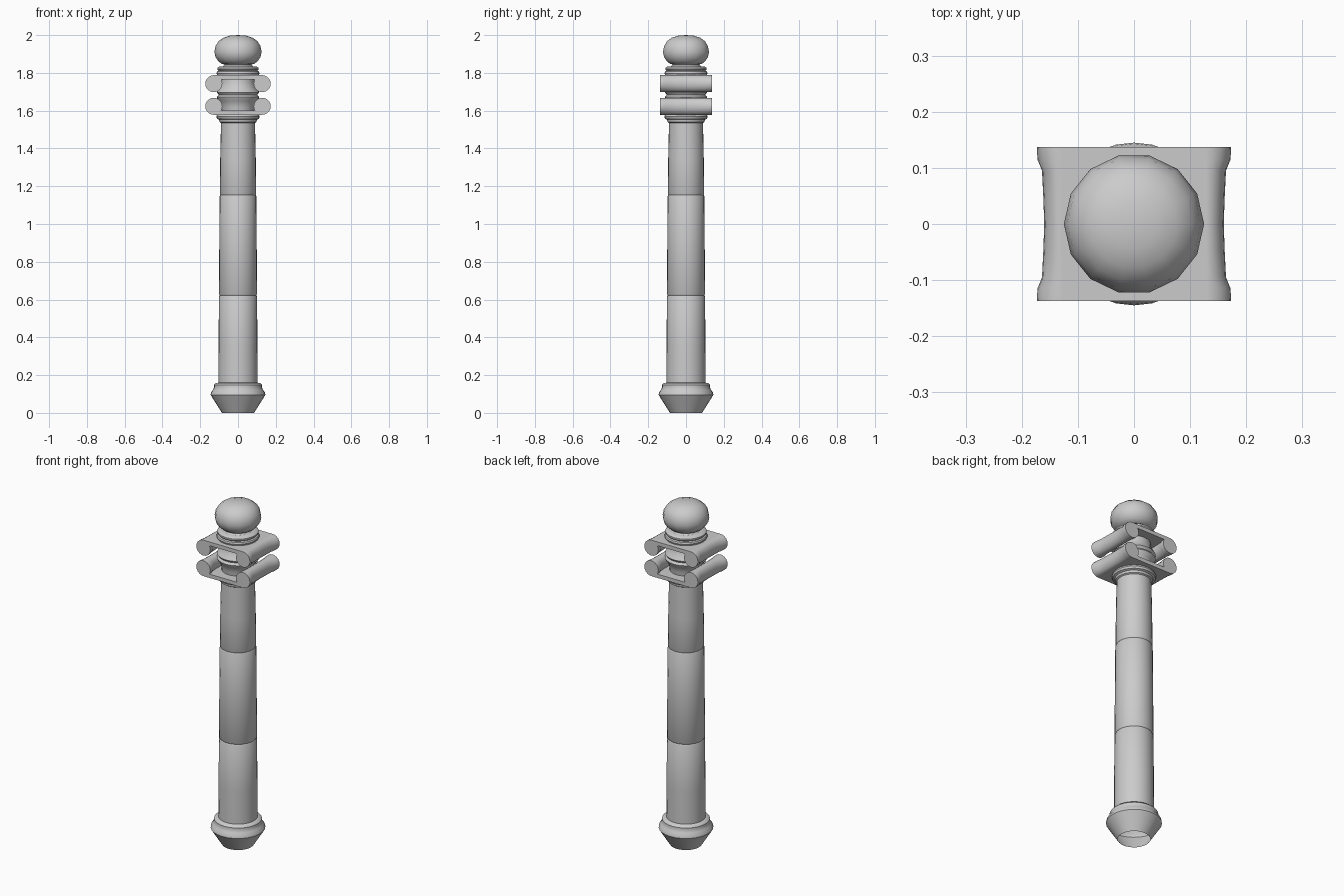
import bpy, bmesh
from math import sin, cos, pi, radians

if "Cube" in bpy.data.objects:
    bpy.data.objects.remove(bpy.data.objects["Cube"])


def finish(name, bm, angle=35):
    bmesh.ops.remove_doubles(bm, verts=bm.verts, dist=1e-5)
    bmesh.ops.recalc_face_normals(bm, faces=bm.faces)
    mesh = bpy.data.meshes.new(name)
    bm.to_mesh(mesh)
    bm.free()
    ob = bpy.data.objects.new(name, mesh)
    bpy.context.collection.objects.link(ob)
    bpy.ops.object.select_all(action='DESELECT')
    ob.select_set(True)
    bpy.context.view_layer.objects.active = ob
    bpy.ops.object.shade_smooth_by_angle(angle=radians(angle))
    return ob


def lathe(name, profile, sides=28, angle=35):
    """Spin a (radius, height) profile around z."""
    bm = bmesh.new()
    vs = [bm.verts.new((r, 0, z)) for r, z in profile]
    es = [bm.edges.new(p) for p in zip(vs, vs[1:])]
    bmesh.ops.spin(bm, geom=vs + es, axis=(0, 0, 1), cent=(0, 0, 0),
                   angle=2 * pi, steps=sides)
    return finish(name, bm, angle)


def scroll(name, cx, cz, r=0.045, sides=20):
    """Roll along y, pinched sideways at the middle."""
    bm = bmesh.new()
    sections = [(-0.137, 1), (-0.115, 0.98), (-0.095, 0.8), (-0.05, 0.75), (0, 0.71),
                (0.05, 0.75), (0.095, 0.8), (0.115, 0.98), (0.137, 1)]
    rings = []
    for y, s in sections:
        rings.append([bm.verts.new((cx + r * s * cos(2 * pi * i / sides), y,
                                    cz + r * sin(2 * pi * i / sides)))
                      for i in range(sides)])
    for a, b in zip(rings, rings[1:]):
        for i in range(sides):
            j = (i + 1) % sides
            bm.faces.new((a[i], a[j], b[j], b[i]))
    bm.faces.new(rings[0])
    bm.faces.new(rings[-1])
    return finish(name, bm)


def slab(name, z0, z1, hx=0.128, hy=0.137):
    bm = bmesh.new()
    bmesh.ops.create_cube(bm, size=1)
    for v in bm.verts:
        v.co = (v.co.x * 2 * hx, v.co.y * 2 * hy, z1 if v.co.z > 0 else z0)
    return finish(name, bm)


# Flared foot, open underneath
lathe("base", [(0.085, 0), (0.145, 0.095), (0.143, 0.108), (0.132, 0.122),
               (0.127, 0.135), (0.127, 0.148), (0.118, 0.157), (0.104, 0.16)])

# Tapering shaft with two narrow joint grooves
shaft = [(0.104, 0.16), (0.103, 0.35), (0.101, 0.615), (0.097, 0.622),
         (0.101, 0.629), (0.099, 0.90), (0.097, 1.147), (0.093, 1.154),
         (0.096, 1.161), (0.094, 1.35), (0.090, 1.54)]
lathe("shaft", shaft)

# Moulded collars below, between and above the capitals
lathe("lower_collar", [(0.090, 1.535), (0.098, 1.54), (0.100, 1.552), (0.111, 1.557),
                       (0.115, 1.568), (0.111, 1.578), (0.085, 1.582)])
lathe("capital_core", [(0.085, 1.58), (0.088, 1.62), (0.097, 1.65), (0.110, 1.665),
                       (0.112, 1.672), (0.106, 1.679), (0.102, 1.684), (0.106, 1.690),
                       (0.112, 1.697), (0.108, 1.705), (0.095, 1.72), (0.088, 1.75),
                       (0.085, 1.785)])
lathe("upper_collar", [(0.085, 1.785), (0.111, 1.789), (0.114, 1.798), (0.111, 1.807),
                       (0.104, 1.811), (0.109, 1.817), (0.109, 1.826), (0.100, 1.833),
                       (0.080, 1.835), (0.072, 1.842), (0.072, 1.855)])

# Two capitals, the lower one upside down
slab("upper_capital_slab", 1.766, 1.788)
slab("lower_capital_slab", 1.578, 1.600)
for level, z in (("upper", 1.743), ("lower", 1.623)):
    for side, s in (("left", -1), ("right", 1)):
        scroll(f"{level}_scroll_{side}", s * 0.128, z)

# Flattened ball finial
ball = [(0.06, 1.843), (0.085, 1.847), (0.105, 1.862), (0.119, 1.884), (0.125, 1.91),
        (0.119, 1.942), (0.103, 1.968), (0.078, 1.986), (0.043, 1.997), (0, 2.0)]
lathe("ball_finial", ball, sides=14, angle=50)
